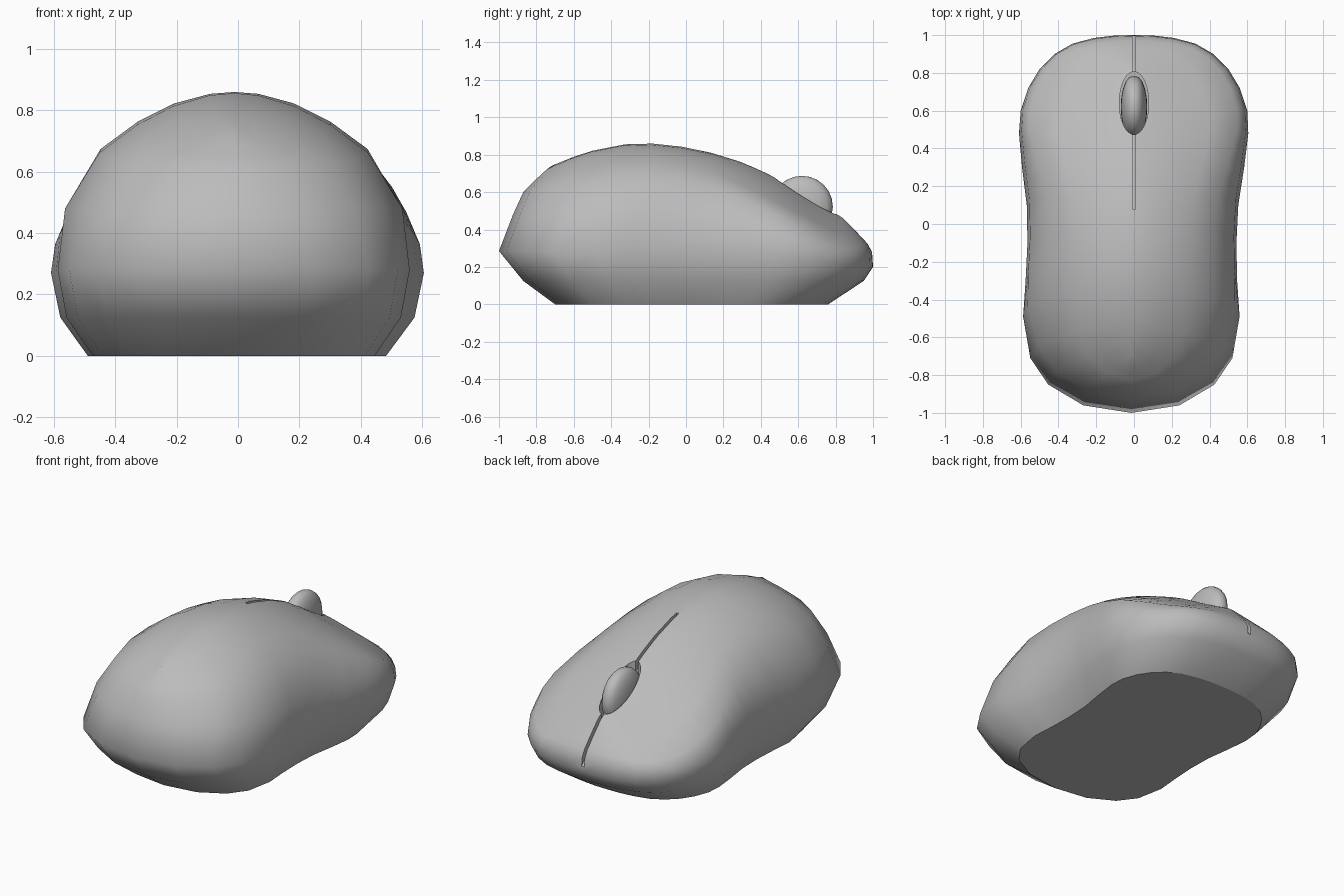
import bpy, bmesh, math
from mathutils import Matrix

old = bpy.data.objects.get("Cube")
if old:
    bpy.data.objects.remove(old, do_unlink=True)

grey = bpy.data.materials.new("plain_grey")
grey.use_nodes = True
grey.diffuse_color = (0.5, 0.5, 0.5, 1)
grey.node_tree.nodes["Principled BSDF"].inputs["Base Color"].default_value = (0.5, 0.5, 0.5, 1)


def curve(*pts):
    """Piecewise linear function through (position, value) points."""
    def at(u):
        if u <= pts[0][0]:
            return pts[0][1]
        for (a, va), (b, vb) in zip(pts, pts[1:]):
            if u <= b:
                return va + (vb - va) * (u - a) / (b - a)
        return pts[-1][1]
    return at


def make_object(name, bm):
    bmesh.ops.recalc_face_normals(bm, faces=bm.faces)
    mesh = bpy.data.meshes.new(name)
    bm.to_mesh(mesh)
    bm.free()
    mesh.materials.append(grey)
    ob = bpy.data.objects.new(name, mesh)
    bpy.context.collection.objects.link(ob)
    return ob


def activate(ob):
    bpy.ops.object.select_all(action='DESELECT')
    ob.select_set(True)
    bpy.context.view_layer.objects.active = ob


def prism(name, points, offset):
    """Extrude a closed outline along an offset vector."""
    bm = bmesh.new()
    face = bm.faces.new([bm.verts.new(p) for p in points])
    new = bmesh.ops.extrude_face_region(bm, geom=[face])["geom"]
    bmesh.ops.translate(bm, vec=offset, verts=[v for v in new if isinstance(v, bmesh.types.BMVert)])
    return make_object(name, bm)


# Plan outline, spine height and shoulder shape along the length
width = curve((-1, 0), (-.96, .255), (-.85, .44), (-.71, .535), (-.49, .573), (-.3, .56),
              (-.1, .553), (.1, .56), (.3, .588), (.48, .607), (.6, .6), (.72, .56),
              (.82, .5), (.9, .42), (.955, .325), (.985, .21), (.998, .1), (1, 0))
spine = curve((-.72, .74), (-.55, .81), (-.35, .855), (-.15, .86), (.07, .83), (.3, .76),
              (.48, .68), (.65, .575), (.83, .47), (.98, .32), (1.05, .25))
upper_z = curve((-1, .48), (-.5, .48), (0, .46), (.3, .4), (.5, .36), (.8, .28), (1, .28))
upper_w = curve((-1, .88), (-.7, .92), (-.4, .975), (1, .98))
shoulder_z = curve((-1, .6), (-.6, .655), (-.2, .68), (.1, .63), (.3, .55), (.5, .46),
                   (.7, .38), (.85, .325), (.95, .315), (1, .325))
shoulder_w = curve((-1, .7), (-.7, .745), (-.4, .77), (.1, .8), (.3, .86), (.5, .91), (1, .93))
waist_z = curve((-1, .285), (.5, .27), (1, .2))
dome = curve((-1, 1.1), (-.7, 1.8), (-.3, 2), (0, 1.9), (.3, 1.5), (.6, 1.25), (1, 1.05))
tail_shift = curve((-.3, -.014), (.6, 0))


def section(u):
    """Half cross-section from the base edge up to the spine."""
    w = width(u)
    pts = [(.8 * w, .03 + .73 * u, 0),
           (.95 * w, .04 + .91 * u, .125),
           (w, u, waist_z(u)),
           (upper_w(u) * w, .035 + .96 * u, upper_z(u))]
    y_top, y_side = .055 + .775 * u, .05 + .92 * u
    low, high = shoulder_z(u), spine(y_top)
    for q in (1, .72, .45, .18, 0):
        z = low + (high - low) * (1 - q ** dome(u))
        pts.append((w * shoulder_w(u) * q, y_top + (y_side - y_top) * q, z))
    return pts


# Body shell: loft half, mirror it, lean the tail slightly, keep the base edge sharp
stations = (-1, -.96, -.85, -.71, -.49, -.3, -.1, .1, .2, .3, .4, .48, .6, .72, .82,
            .9, .955, .985, .998, 1)
bm = bmesh.new()
grid = [[bm.verts.new(p) for p in section(u)] for u in stations]
for a, b in zip(grid, grid[1:]):
    for k in range(len(a) - 1):
        bm.faces.new((a[k], b[k], b[k + 1], a[k + 1]))
bm.faces.new([row[0] for row in grid])
bmesh.ops.mirror(bm, geom=bm.verts[:] + bm.edges[:] + bm.faces[:], axis='X',
                 matrix=Matrix.Identity(4), merge_dist=.0005)
for v in bm.verts:
    v.co.x += tail_shift(v.co.y)
for e in bm.edges:
    if all(v.co.z < .001 for v in e.verts):
        e.smooth = False
body = make_object("mouse_body", bm)


# Wheel well and the narrow slits in front of and behind it
def slit(name, start, end):
    ys = [start + (end - start) * i / 6 for i in range(7)]
    pts = [(-.009, y, spine(y) - .07) for y in ys]
    return prism(name, pts + [(-.009, end, 1), (-.009, start, 1)], (.018, 0, 0))


ring = [i * math.tau / 24 for i in range(24)]
cutters = [
    prism("wheel_well_cutter", [(.078 * math.cos(t), .64 + .167 * math.sin(t), .38) for t in ring],
          (0, 0, .6)),
    slit("rear_slit_cutter", .08, .5),
    slit("front_slit_cutter", .79, 1.03),
]
activate(body)
for cutter in cutters:
    mod = body.modifiers.new(cutter.name, 'BOOLEAN')
    mod.operation, mod.solver, mod.object = 'DIFFERENCE', 'EXACT', cutter
    bpy.ops.object.modifier_apply(modifier=mod.name)
    bpy.data.objects.remove(cutter, do_unlink=True)
bpy.ops.object.shade_smooth_by_angle(angle=math.radians(65))

# Scroll wheel with slightly flattened sides
bm = bmesh.new()
bmesh.ops.create_uvsphere(bm, u_segments=20, v_segments=12, radius=1)
for v in bm.verts:
    v.co.x = math.copysign(abs(v.co.x) ** .85, v.co.x)
bmesh.ops.scale(bm, vec=(.07, .165, .165), verts=bm.verts)
bmesh.ops.translate(bm, vec=(0, .62, .522), verts=bm.verts)
wheel = make_object("scroll_wheel", bm)
activate(wheel)
bpy.ops.object.shade_smooth_by_angle(angle=math.radians(65))
